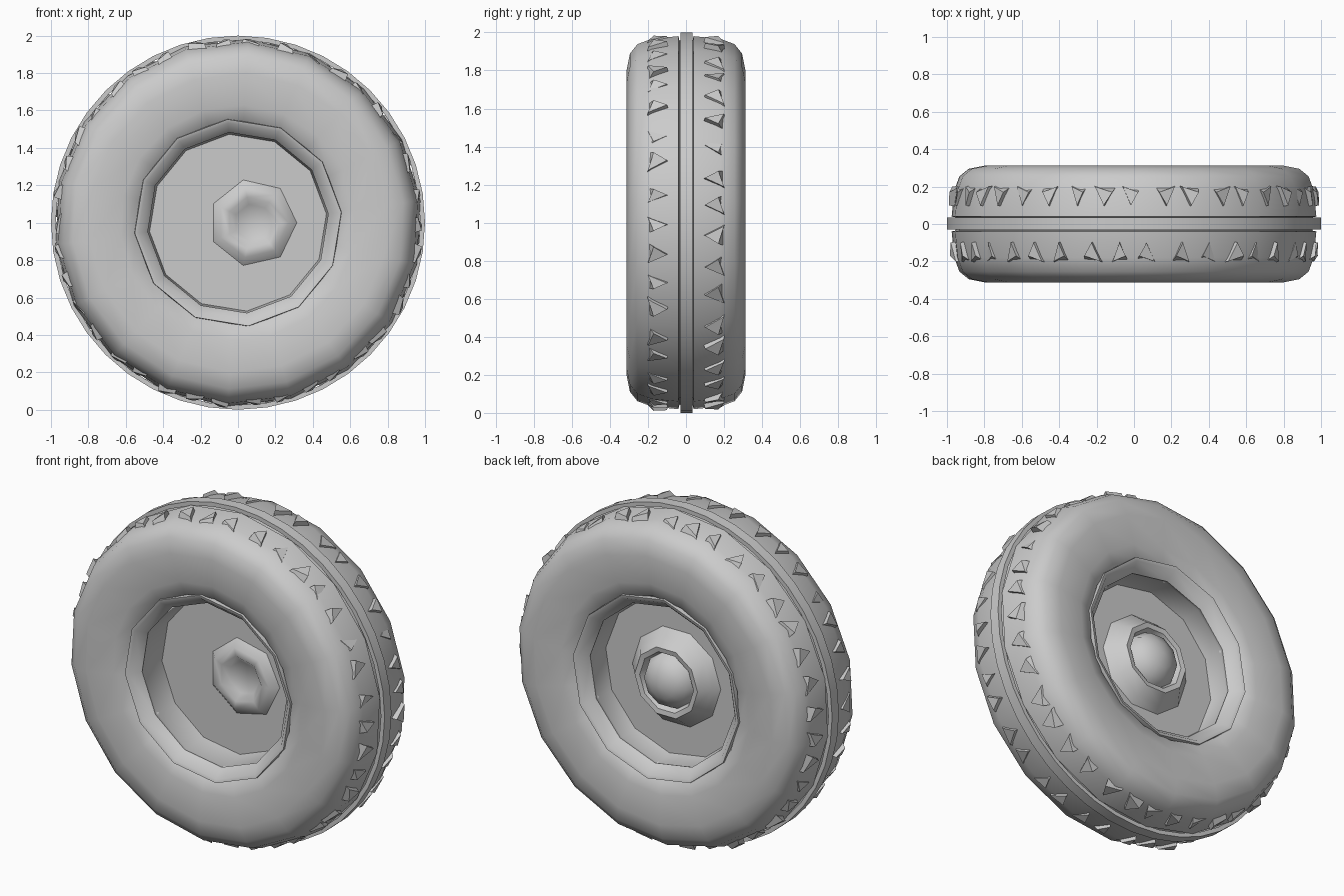
import bpy, bmesh, math, random
from mathutils import Vector

if "Cube" in bpy.data.objects:
    bpy.data.objects.remove(bpy.data.objects["Cube"])

random.seed(4)
CENTRE_Z = 1.0


def polar(r, y, a):
    """Point at radius r and angle a around the axle (the y axis)."""
    return Vector((r * math.cos(a), y, CENTRE_Z + r * math.sin(a)))


def finish(bm, name, angle=None):
    bmesh.ops.recalc_face_normals(bm, faces=bm.faces[:])
    mesh = bpy.data.meshes.new(name)
    bm.to_mesh(mesh)
    bm.free()
    ob = bpy.data.objects.new(name, mesh)
    bpy.context.collection.objects.link(ob)
    if angle:
        bpy.ops.object.select_all(action='DESELECT')
        ob.select_set(True)
        bpy.context.view_layer.objects.active = ob
        bpy.ops.object.shade_smooth_by_angle(angle=math.radians(angle))
    return ob


def lathe(name, profile, sides, phase=0.0, closed=True, offset_x=0.0, angle=50):
    """Spin a (radius, y) profile around the axle."""
    bm = bmesh.new()
    shift = Vector((offset_x, 0, 0))
    rings = []
    for r, y in profile:
        if r == 0:
            rings.append([bm.verts.new(polar(0, y, 0) + shift)] * sides)
        else:
            rings.append([bm.verts.new(polar(r, y, phase + math.tau * i / sides) + shift)
                          for i in range(sides)])
    count = len(rings) if closed else len(rings) - 1
    for k in range(count):
        a, b = rings[k], rings[(k + 1) % len(rings)]
        for i in range(sides):
            j = (i + 1) % sides
            quad = list(dict.fromkeys((a[i], a[j], b[j], b[i])))
            if len(quad) > 2:
                bm.faces.new(quad)
    return finish(bm, name, angle)


# Tyre carcass with rounded shoulders and a shallow centre groove
half = [(0.50, 0.20), (0.55, 0.275), (0.63, 0.295), (0.80, 0.313), (0.89, 0.295),
        (0.94, 0.255), (0.968, 0.18), (0.982, 0.04), (0.96, 0.035)]
tyre_profile = [(r, -y) for r, y in half] + [(r, y) for r, y in reversed(half)]
lathe("tyre", tyre_profile, 18, phase=0.12, angle=62)

# Thin strip in the groove
lathe("centre_strip", [(0.975, -0.03), (1.0, -0.03), (1.0, 0.035), (0.975, 0.035)], 40)

# Rim lips and barrels down to the disc on both sides
FRONT, BACK = -0.05, 0.09
for side, floor, name in ((-1, FRONT, "front_rim"), (1, BACK, "back_rim")):
    lathe(name, [(0.56, side * 0.25), (0.555, side * 0.29), (0.535, side * 0.285),
                 (0.485, side * 0.225), (0.495, side * 0.20), (0.475, floor),
                 (0.51, floor)], 12, phase=0.1)

# Wheel disc
lathe("wheel_disc", [(0, FRONT), (0.49, FRONT), (0.49, BACK), (0, BACK)], 12,
      phase=0.1, closed=False)

# Back hub: flange, ring and pointed dome
lathe("back_hub", [(0.30, 0.085), (0.26, 0.13), (0.21, 0.19), (0.18, 0.185),
                   (0.165, 0.15), (0.14, 0.20), (0.08, 0.235), (0, 0.255)], 10,
      closed=False)

# Front hub: low boss with a pocket
lathe("front_hub_boss", [(0.24, -0.045), (0.19, -0.09), (0.14, -0.09), (0.10, -0.055),
                         (0, -0.06)], 7, closed=False, offset_x=0.08)

# Wedge-shaped tread blocks in two mirrored rows
bm = bmesh.new()
ROW = 38
for side in (-1, 1):
    for i in range(ROW):
        a = math.tau * (i + (0.5 if side > 0 else 0)) / ROW + random.uniform(-0.02, 0.02)
        w = random.uniform(0.045, 0.07)
        h = random.uniform(0.975, 0.995)
        flip = random.choice((-1, 1))
        base = [bm.verts.new(polar(0.93, side * 0.205, a - flip * w)),
                bm.verts.new(polar(0.93, side * 0.205, a + flip * w)),
                bm.verts.new(polar(0.94, side * 0.09, a))]
        top = [bm.verts.new(polar(h - 0.02, side * 0.20, a - flip * w * 0.8)),
               bm.verts.new(polar(h, side * 0.17, a + flip * w * 0.7)),
               bm.verts.new(polar(h, side * 0.10, a))]
        bm.faces.new(base)
        bm.faces.new(top)
        for k in range(3):
            n = (k + 1) % 3
            bm.faces.new((base[k], base[n], top[n], top[k]))
finish(bm, "tread_blocks")
